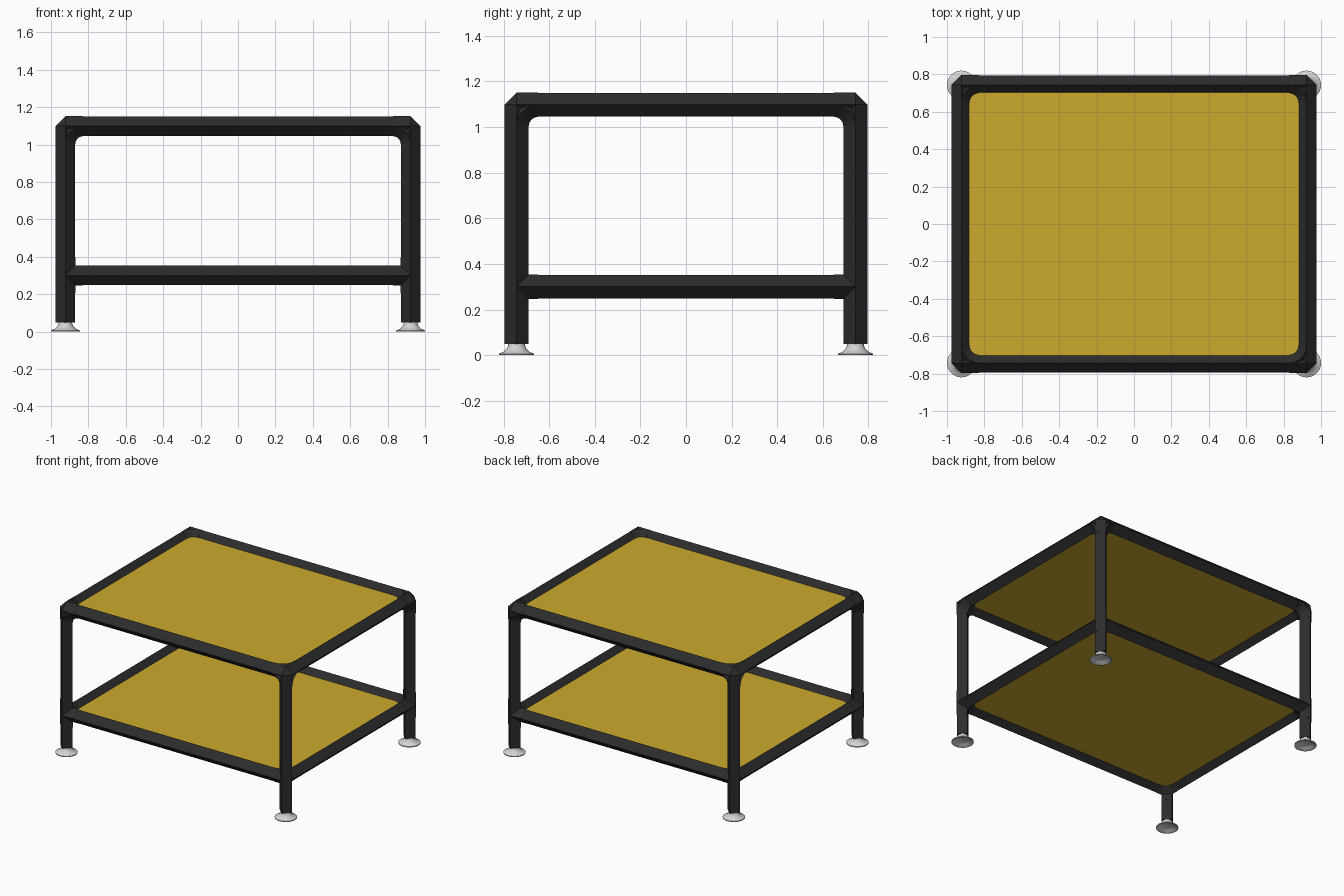
import bpy, bmesh, math
from mathutils import Vector

if "Cube" in bpy.data.objects:
    bpy.data.objects.remove(bpy.data.objects["Cube"], do_unlink=True)

CX, CY = 0.923, 0.743          # leg axes
LEVELS = {"lower": 0.30, "upper": 1.098}
TUBE, JOINT = 0.052, 0.0535    # half diagonals of tubes and fittings
ARM = 0.095                    # reach of a fitting from its centre
X, Y, Z = Vector((1, 0, 0)), Vector((0, 1, 0)), Vector((0, 0, 1))


def material(name, color, rough):
    m = bpy.data.materials.new(name)
    m.use_nodes = True
    m.diffuse_color = (*color, 1)
    m.roughness = rough
    bsdf = m.node_tree.nodes["Principled BSDF"]
    bsdf.inputs["Base Color"].default_value = (*color, 1)
    bsdf.inputs["Roughness"].default_value = rough
    return m


BLACK = material("black tube", (0.025, 0.025, 0.026), 0.6)
YELLOW = material("yellow panel", (0.6, 0.4, 0.026), 0.6)
GREY = material("light grey foot", (0.65, 0.65, 0.65), 0.5)


def finish(name, bm, mat, smooth=False):
    bmesh.ops.recalc_face_normals(bm, faces=bm.faces)
    me = bpy.data.meshes.new(name)
    bm.to_mesh(me)
    bm.free()
    me.materials.append(mat)
    ob = bpy.data.objects.new(name, me)
    bpy.context.collection.objects.link(ob)
    if smooth:
        bpy.ops.object.select_all(action="DESELECT")
        ob.select_set(True)
        bpy.context.view_layer.objects.active = ob
        bpy.ops.object.shade_smooth_by_angle(angle=math.radians(35))
    return ob


def loft(bm, rings, cap=True):
    """Skin a row of closed rings."""
    rows = [[bm.verts.new(p) for p in ring] for ring in rings]
    n = len(rows[0])
    for a, b in zip(rows, rows[1:]):
        for i in range(n):
            j = (i + 1) % n
            bm.faces.new((a[i], a[j], b[j], b[i]))
    if cap:
        bm.faces.new(rows[0])
        bm.faces.new(rows[-1])


def diamond(c, u, v, r):
    return [c + u * r, c + v * r, c - u * r, c - v * r]


def straight(bm, a, b, r):
    d = (b - a).normalized()
    u, v = [k for k in (X, Y, Z) if abs(k.dot(d)) < 0.5]
    loft(bm, [diamond(a, u, v, r), diamond(b, u, v, r)])


def bend(bm, c, u, v, r, steps=6):
    """Quarter bend joining the arms that leave c along u and v."""
    w, hub, rings = u.cross(v), c + (u + v) * ARM, []
    for i in range(steps + 1):
        t = math.pi / 2 * i / steps
        e = -(u * math.cos(t) + v * math.sin(t))
        rings.append(diamond(hub + e * ARM, e, w, r))
    loft(bm, rings)


def fitting(name, c, arms, bends):
    bm = bmesh.new()
    # faceted core
    core = [bm.verts.new(c + k * s * JOINT) for k in (X, Y, Z) for s in (-1, 1)]
    bmesh.ops.convex_hull(bm, input=core)
    for d in arms:
        straight(bm, c, c + d * ARM, JOINT)
    for u, v in bends:
        bend(bm, c, u, v, JOINT)
    finish(name, bm, BLACK, smooth=True)


def tube(name, a, b):
    bm = bmesh.new()
    straight(bm, Vector(a), Vector(b), TUBE)
    finish(name, bm, BLACK)


def foot(name, x, y):
    profile = [(0.036, 0.052), (0.037, 0.042), (0.043, 0.028), (0.056, 0.015),
               (0.077, 0.006), (0.077, 0), (0.066, 0.002), (0.05, 0.012), (0.036, 0.018)]
    n, bm = 32, bmesh.new()
    loft(bm, [[Vector((x + r * math.cos(math.tau * i / n),
                       y + r * math.sin(math.tau * i / n), z)) for i in range(n)]
              for r, z in profile])
    finish(name, bm, GREY, smooth=True)


# legs, feet and corner fittings
for sx, side in ((1, "left"), (-1, "right")):
    for sy, end in ((-1, "front"), (1, "back")):
        tag = f"{end}_{side}"
        x, y = sx * CX, sy * CY
        ix, iy = X * -sx, Y * -sy
        tube(f"leg_{tag}", (x, y, 0.048), (x, y, LEVELS["upper"]))
        foot(f"foot_{tag}", x, y)
        fitting(f"upper_joint_{tag}", Vector((x, y, LEVELS["upper"])),
                (ix, iy, -Z), ((ix, iy), (ix, -Z), (iy, -Z)))
        fitting(f"lower_joint_{tag}", Vector((x, y, LEVELS["lower"])),
                (ix, iy, Z, -Z), ((ix, iy),))

# rails and panels of both levels
for level, z in LEVELS.items():
    for s, end in ((-1, "front"), (1, "back")):
        tube(f"{level}_rail_{end}", (-CX, s * CY, z), (CX, s * CY, z))
    for s, side in ((1, "left"), (-1, "right")):
        tube(f"{level}_rail_{side}", (s * CX, -CY, z), (s * CX, CY, z))
    bm = bmesh.new()
    bmesh.ops.create_cube(bm, size=1)
    bmesh.ops.scale(bm, vec=(2 * CX - 0.04, 2 * CY - 0.04, 0.022), verts=bm.verts)
    bmesh.ops.translate(bm, vec=(0, 0, z), verts=bm.verts)
    finish(f"{level}_panel", bm, YELLOW)
